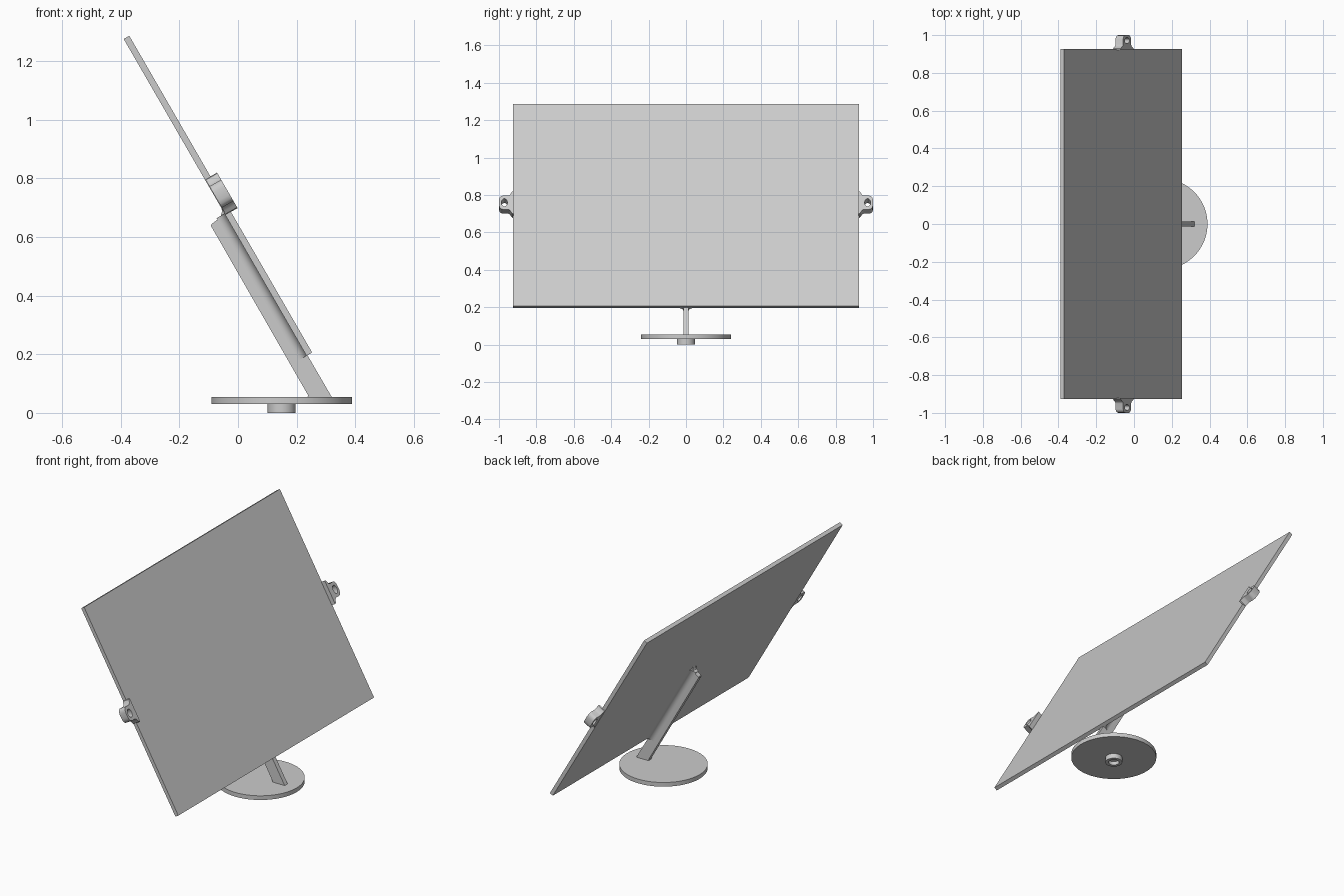
import bpy, bmesh, math
from mathutils import Matrix, Vector

if "Cube" in bpy.data.objects:
    bpy.data.objects.remove(bpy.data.objects["Cube"])

grey = bpy.data.materials.new("plain grey")
colour = (0.6, 0.6, 0.6, 1)
grey.diffuse_color = colour
grey.use_nodes = True
grey.node_tree.nodes["Principled BSDF"].inputs["Base Color"].default_value = colour

# Tilted frame: x out of the panel face, y along it, z up its slope
TILT = Matrix.Translation((0.253, 0, 0.206)) @ Matrix.Rotation(math.radians(-30), 4, 'Y')
X, Y, Z = Vector((1, 0, 0)), Vector((0, 1, 0)), Vector((0, 0, 1))


def finish(name, mesh):
    mesh.materials.clear()
    mesh.materials.append(grey)
    mesh.shade_smooth()
    mesh.set_sharp_from_angle(angle=math.radians(35))
    ob = bpy.data.objects.new(name, mesh)
    bpy.context.collection.objects.link(ob)
    return ob


def prism(name, loops, a, b, offset, half, bevel=0.0):
    """Extrude flat outlines (inner ones are holes) drawn on axes a and b."""
    curve = bpy.data.curves.new(name + "_outline", 'CURVE')
    curve.dimensions, curve.fill_mode = '2D', 'BOTH'
    curve.extrude, curve.bevel_depth, curve.bevel_resolution = half - bevel, bevel, 2
    curve.offset = -bevel
    for loop in loops:
        spline = curve.splines.new('POLY')
        spline.points.add(len(loop) - 1)
        for point, (u, v) in zip(spline.points, loop):
            point.co = (u, v, 0, 1)
        spline.use_cyclic_u = True
    temp = bpy.data.objects.new(name + "_temp", curve)
    bpy.context.collection.objects.link(temp)
    mesh = bpy.data.meshes.new_from_object(temp.evaluated_get(bpy.context.evaluated_depsgraph_get()))
    bpy.data.objects.remove(temp)
    axes = Matrix((a, b, a.cross(b))).transposed().to_4x4()
    mesh.transform(TILT @ Matrix.Translation(offset) @ axes)
    bm = bmesh.new()
    bm.from_mesh(mesh)
    bmesh.ops.remove_doubles(bm, verts=bm.verts, dist=1e-5)
    bmesh.ops.recalc_face_normals(bm, faces=bm.faces)
    bm.to_mesh(mesh)
    bm.free()
    return finish(name, mesh)


def arc(cx, cy, rx, ry, start, end, n):
    angles = [math.radians(start + (end - start) * i / n) for i in range(n + 1)]
    return [(cx + rx * math.cos(t), cy + ry * math.sin(t)) for t in angles]


def lathe(name, profile, x, steps=96):
    bm = bmesh.new()
    verts = [bm.verts.new((r, 0, z)) for r, z in profile]
    edges = [bm.edges.new(pair) for pair in zip(verts, verts[1:])]
    bmesh.ops.spin(bm, geom=verts + edges, cent=(0, 0, 0), axis=Z, angle=math.tau, steps=steps)
    bmesh.ops.remove_doubles(bm, verts=bm.verts, dist=1e-5)
    bmesh.ops.recalc_face_normals(bm, faces=bm.faces)
    mesh = bpy.data.meshes.new(name)
    bm.to_mesh(mesh)
    bm.free()
    mesh.transform(Matrix.Translation((x, 0, 0)))
    return finish(name, mesh)


# Panel
T, L, W = 0.022, 1.248, 0.926
prism("panel", [[(-T, 0), (0, 0), (0, L), (-T, L)]], X, Z, (0, 0, 0), W)

# Support arm with a hollow curve where its top meets the panel
top = arc(-0.056, 0.592, 0.036, 0.038, 0, -85, 10)
arm = [(-0.018, -0.168), (-0.008, -0.180), (-0.095, -0.129), (-0.085, -0.120),
       (-0.083, 0.546), (-0.079, 0.551)] + top[::-1]
prism("support_arm", [arm], X, Z, (0, 0, 0), 0.014)

# Rounded flare joining the arm to the back of the panel
side = arc(-0.053, 0.045, 0.032, 0.031, -90, 0, 10)
flare = side + [(n, -y) for n, y in reversed(side)]
prism("arm_flare", [flare], X, Y, (0, 0, 0.28), 0.28)

# Ring lugs on both ends of the panel
half = [(0.922, 0.070), (0.930, 0.067), (0.936, 0.057), (0.942, 0.047), (0.951, 0.042),
        (0.980, 0.042), (0.990, 0.038), (0.997, 0.029), (1.0, 0.016)]
hole = arc(0.971, 0, 0.016, 0.024, 0, 345, 23)
for name, s in (("left_side", 1), ("right_side", -1)):
    outline = half + [(y, -u) for y, u in reversed(half)]
    loops = [[(s * y, u) for y, u in loop] for loop in (outline, hole)]
    prism(name + "_lug", loops, Y, Z, (0.003, 0, L / 2), 0.023)

# Round foot and the hollow knob below it
lathe("base_disc", [(0, 0.03), (0.24, 0.03), (0.24, 0.055), (0, 0.055)], 0.149)
lathe("base_knob", [(0, 0.022), (0.03, 0.022), (0.03, 0), (0.048, 0), (0.048, 0.032), (0, 0.032)],
      0.149, 48)
